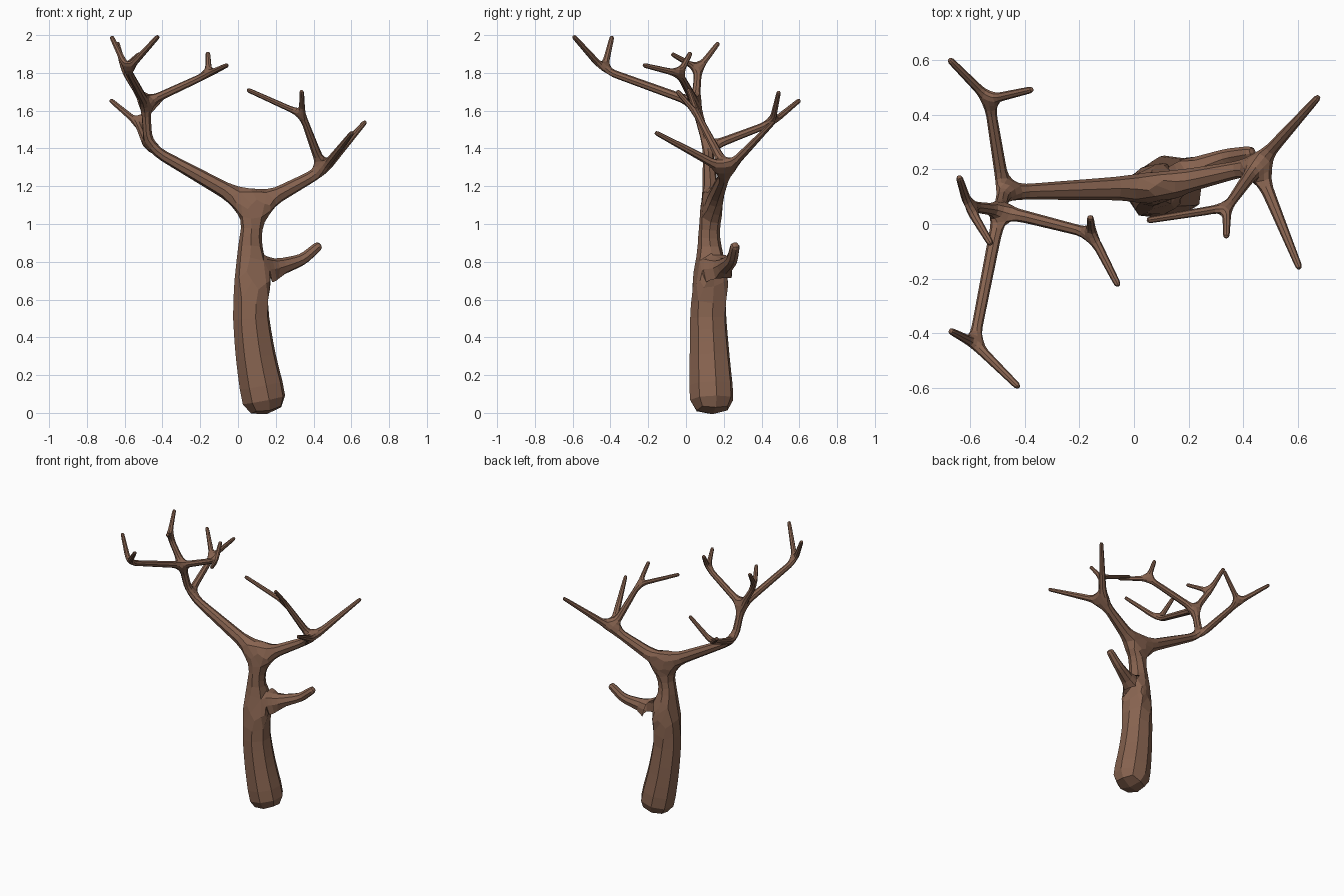
import bpy, bmesh

bark = bpy.data.materials.new("brown bark")
bark.diffuse_color = (0.245, 0.126, 0.08, 1)

# Skeleton: each chain is a list of (x, y, z, radius); repeated points join up
fork = (0.09, 0.135, 1.09, 0.054)
knot = (0.065, 0.12, 0.75, 0.092)
left = (-0.475, 0.115, 1.405, 0.027)
crown = (-0.49, 0.05, 1.64, 0.026)
right = (0.45, 0.215, 1.283, 0.029)
back_twig = (-0.53, 0.455, 1.535, 0.020)
front_twig = (-0.585, -0.435, 1.815, 0.021)
inner_twig = (-0.155, -0.035, 1.795, 0.020)
outer_twig = (-0.605, 0.065, 1.82, 0.020)
arch_twig = (0.34, 0.06, 1.58, 0.018)
T = 0.013
chains = [
    # trunk
    [(0.155, 0.14, -0.02, 0.140), (0.092, 0.125, 0.30, 0.118),
     (0.062, 0.115, 0.56, 0.104), knot, (0.066, 0.12, 0.93, 0.063), fork],
    # stub on the trunk
    [knot, (0.20, 0.19, 0.765, 0.052), (0.34, 0.245, 0.81, 0.034),
     (0.44, 0.262, 0.895, 0.027)],
    # left bough
    [fork, left, crown],
    [left, back_twig, (-0.677, 0.604, 1.658, T)],
    [back_twig, (-0.37, 0.492, 1.703, T)],
    [crown, front_twig, (-0.42, -0.598, 1.997, T)],
    [front_twig, (-0.672, -0.39, 1.997, T)],
    [crown, inner_twig, (-0.055, -0.23, 1.842, T)],
    [inner_twig, (-0.16, 0.027, 1.912, T)],
    [crown, outer_twig, (-0.64, 0.175, 1.963, T)],
    [outer_twig, (-0.52, -0.078, 1.902, T)],
    # right bough
    [fork, right, (0.677, 0.468, 1.545, T)],
    [right, (0.607, -0.167, 1.487, T)],
    [right, arch_twig, (0.045, 0.013, 1.713, T)],
    [arch_twig, (0.337, -0.05, 1.708, T)],
]

bm = bmesh.new()
skin = bm.verts.layers.skin.verify()
verts = {}
for chain in chains:
    for p in chain:
        if p not in verts:
            v = bm.verts.new(p[:3])
            v[skin].radius = (p[3], p[3])
            v[skin].use_root = len(verts) == 0
            verts[p] = v
    for a, b in zip(chain, chain[1:]):
        bm.edges.new((verts[a], verts[b]))
mesh = bpy.data.meshes.new("bare_tree")
bm.to_mesh(mesh)
bm.free()
mesh.materials.append(bark)
tree = bpy.data.objects.new("bare_tree", mesh)
bpy.context.collection.objects.link(tree)

# Square skin rounded once into faceted eight-sided limbs
sk = tree.modifiers.new("Skin", 'SKIN')
sk.use_smooth_shade = False
sub = tree.modifiers.new("Subdivision", 'SUBSURF')
sub.levels = sub.render_levels = 1
